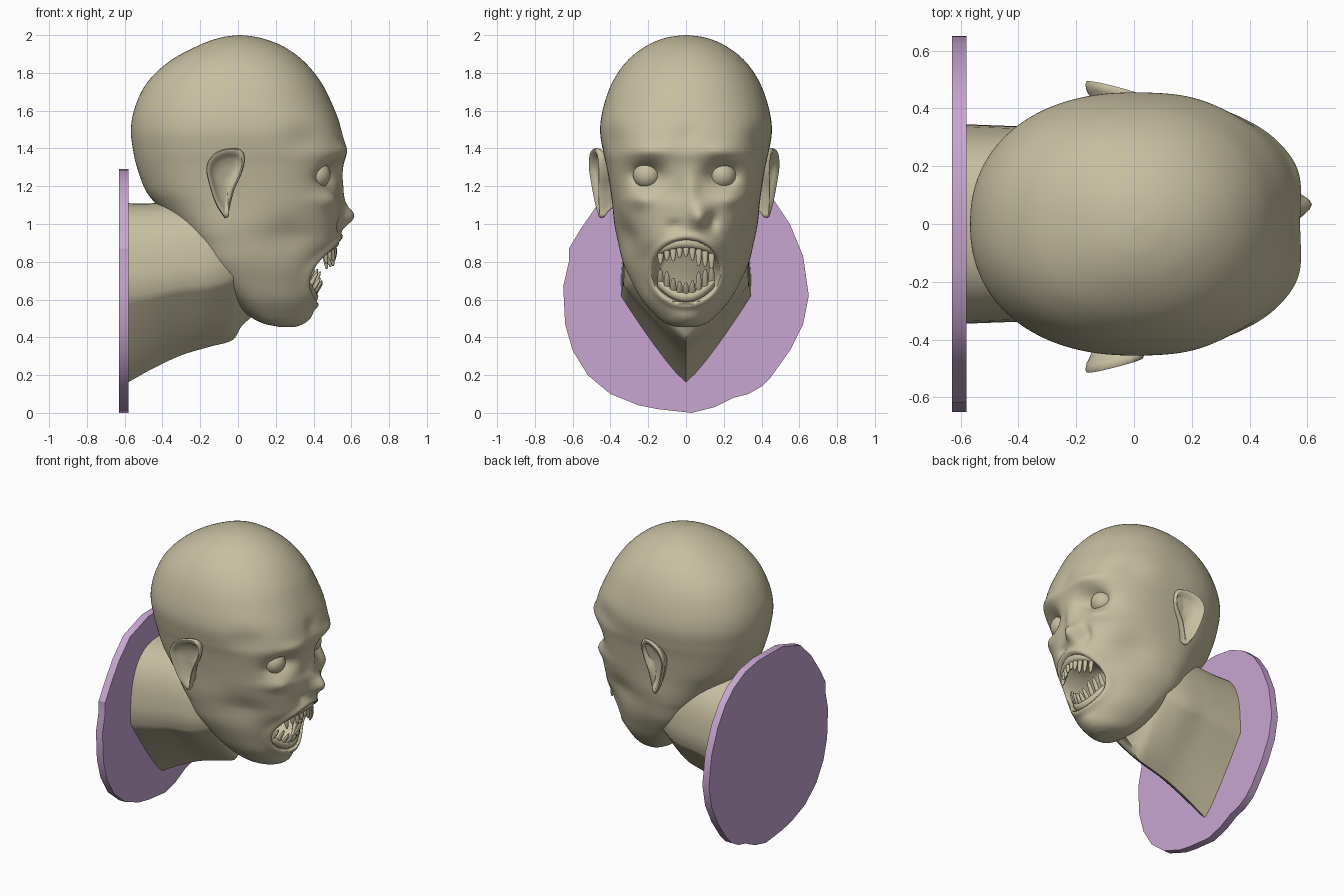
import bpy, bmesh, math, random
from mathutils import Vector

if "Cube" in bpy.data.objects:
    bpy.data.objects.remove(bpy.data.objects["Cube"])

random.seed(4)


def material(name, rgb):
    m = bpy.data.materials.new(name)
    m.diffuse_color = (*rgb, 1)
    m.use_nodes = True
    m.node_tree.nodes["Principled BSDF"].inputs["Base Color"].default_value = m.diffuse_color
    return m


SKIN = material("pale_skin", (0.57, 0.52, 0.355))
PURPLE = material("purple_board", (0.58, 0.38, 0.65))


def loft(bm, rings):
    """Bridge equal-length closed rings and cap both ends."""
    vs = [[bm.verts.new(p) for p in r] for r in rings]
    n = len(vs[0])
    for a, b in zip(vs, vs[1:]):
        for i in range(n):
            j = (i + 1) % n
            bm.faces.new((a[i], a[j], b[j], b[i]))
    bm.faces.new(vs[0])
    bm.faces.new(vs[-1])


def finish(bm, name, mat, angle=50):
    bmesh.ops.recalc_face_normals(bm, faces=bm.faces)
    me = bpy.data.meshes.new(name)
    bm.to_mesh(me)
    bm.free()
    me.materials.append(mat)
    ob = bpy.data.objects.new(name, me)
    bpy.context.collection.objects.link(ob)
    bpy.ops.object.select_all(action='DESELECT')
    ob.select_set(True)
    bpy.context.view_layer.objects.active = ob
    bpy.ops.object.shade_smooth_by_angle(angle=math.radians(angle))
    return ob


def spline(keys, steps):
    """Catmull-Rom through tuples of any size."""
    out = []
    for i in range(len(keys) - 1):
        p = [keys[max(0, min(len(keys) - 1, i + k))] for k in (-1, 0, 1, 2)]
        for s in range(steps):
            t = s / steps
            out.append([b + 0.5 * t * (c - a + t * (2 * a - 5 * b + 4 * c - d + t * (3 * (b - c) + d - a)))
                        for a, b, c, d in zip(*p)])
    out.append(list(keys[-1]))
    return out


def step(v):
    v = max(0.0, min(1.0, v))
    return v * v * (3 - 2 * v)


def gauss(u, v, u0, v0, su, sv):
    return math.exp(-((u - u0) / su) ** 2 - ((v - v0) / sv) ** 2)


# Head slices: height, back x, front x, half width, squareness of the face
SLICES = [
    (0.455, 0.22, 0.30, 0.05, 2), (0.475, 0.13, 0.345, 0.11, 2), (0.52, 0.05, 0.385, 0.165, 2),
    (0.60, -0.03, 0.425, 0.235, 2), (0.70, -0.12, 0.45, 0.29, 2), (0.80, -0.20, 0.49, 0.335, 2),
    (0.90, -0.26, 0.535, 0.36, 2.2), (1.00, -0.34, 0.54, 0.38, 2.4), (1.10, -0.43, 0.545, 0.39, 2.5),
    (1.18, -0.49, 0.535, 0.40, 2.6), (1.30, -0.535, 0.555, 0.42, 2.6), (1.39, -0.555, 0.575, 0.44, 2.6),
    (1.50, -0.567, 0.55, 0.455, 2.5), (1.62, -0.545, 0.505, 0.437, 2.3), (1.75, -0.48, 0.44, 0.39, 2.2),
    (1.86, -0.365, 0.35, 0.315, 2.1), (1.94, -0.22, 0.24, 0.215, 2), (1.985, -0.10, 0.12, 0.11, 2),
    (2.0, 0.0, 0.02, 0.01, 2)]
# Face relief pushed along x: y, z, spread y, spread z, amount
RELIEF = [
    (0.19, 1.26, 0.085, 0.06, -0.10), (-0.205, 1.26, 0.085, 0.06, -0.10),   # eye sockets
    (0.19, 1.385, 0.10, 0.035, 0.018), (-0.19, 1.385, 0.10, 0.035, 0.018),  # brows
    (0.25, 1.13, 0.07, 0.045, 0.03), (-0.25, 1.13, 0.07, 0.045, 0.03),      # cheekbones
    (0.03, 1.17, 0.045, 0.09, 0.025), (0.07, 1.04, 0.05, 0.06, 0.075),      # crooked nose
    (0.145, 1.02, 0.03, 0.05, -0.035), (-0.06, 0.99, 0.04, 0.03, -0.02),    # nostril hollows
    (0.0, 1.46, 0.06, 0.05, -0.012), (0.0, 0.50, 0.07, 0.04, 0.012)]        # forehead, chin


def face_point(x, y, z):
    front = step((x - 0.15) / 0.2)
    side = math.copysign(1, y) * step(abs(y) / 0.2)
    # hollow cheeks and temples
    dy = -0.035 * gauss(x, z, 0.28, 0.93, 0.15, 0.11) - 0.02 * gauss(x, z, 0.36, 1.45, 0.12, 0.08)
    dx = sum(a * gauss(y, z, u, v, su, sv) for u, v, su, sv, a in RELIEF)
    # open mouth with raised lips
    m = math.hypot(y / 0.185, (z - 0.75) / 0.17)
    dx += 0.015 * math.exp(-((m - 1.08) / 0.1) ** 2) - 0.24 * step((1 - m) * 4)
    return (x + front * dx, y + side * dy, z)


bm = bmesh.new()
rings = []
COLS = 200
for z, back, front, hw, n in spline(SLICES, 8):
    cx = max(0.0, 0.65 * back + 0.35 * front)
    ring = []
    for i in range(COLS):
        c, s = math.cos(2 * math.pi * i / COLS), math.sin(2 * math.pi * i / COLS)
        a = front - cx if c > 0 else cx - back
        e = n if c > 0 else 2.2 + 0.5 * step((1.1 - z) / 0.3)
        r = (abs(c / a) ** e + abs(s / hw) ** e) ** (-1 / e)
        ring.append(face_point(cx + r * c, r * s, z))
    rings.append(ring)
loft(bm, rings)
finish(bm, "head", SKIN, 60)

# Neck: x, bottom, top, half width, height of widest point
bm = bmesh.new()
rings = []
for x, bot, top, hw, zw in spline([
        (-0.585, 0.16, 1.11, 0.345, 0.62), (-0.45, 0.235, 1.11, 0.34, 0.64), (-0.3, 0.305, 1.12, 0.335, 0.67),
        (-0.15, 0.35, 1.12, 0.325, 0.68), (-0.03, 0.385, 1.10, 0.29, 0.72), (0.02, 0.46, 1.0, 0.25, 0.75),
        (0.10, 0.53, 0.9, 0.15, 0.78)], 5):
    arc = []
    for i in range(13):                      # rounded top
        t = math.pi / 2 * (1 - i / 12)
        arc.append((hw * math.cos(t) ** 0.7, zw + (top - zw) * max(0, math.sin(t)) ** 0.7))
    for i in range(1, 11):                   # sides narrowing to the throat
        arc.append((hw * (1 - i / 10) ** 0.85, zw + (bot - zw) * i / 10))
    ring = arc + [(-y, z) for y, z in arc[-2:0:-1]]
    rings.append([(x, y, z) for y, z in ring])
loft(bm, rings)
finish(bm, "neck", SKIN, 45)

# Mounting board with an uneven rim
RIM = [(0.38, 1.2), (0.47, 1.12), (0.55, 1.0), (0.62, 0.83), (0.65, 0.62), (0.62, 0.47), (0.55, 0.33),
       (0.45, 0.19), (0.40, 0.14), (0.33, 0.10), (0.25, 0.08), (0.15, 0.03), (0.03, 0.0), (-0.15, 0.02),
       (-0.25, 0.04), (-0.40, 0.10), (-0.52, 0.20), (-0.60, 0.33), (-0.64, 0.47), (-0.65, 0.67),
       (-0.62, 0.80), (-0.62, 0.87), (-0.56, 0.97), (-0.47, 1.10), (-0.35, 1.22), (-0.15, 1.285),
       (0.10, 1.29), (0.25, 1.265)]
bm = bmesh.new()
loft(bm, [[(x, y, z) for y, z in RIM] for x in (-0.63, -0.58)])
finish(bm, "mounting_board", PURPLE, 30)

# Ears: closed outline, swept through back, rim and hollow
EAR = [(-0.07, 1.03), (-0.115, 1.10), (-0.15, 1.20), (-0.168, 1.30), (-0.13, 1.37), (-0.06, 1.40),
       (0.01, 1.395), (0.035, 1.35), (0.02, 1.27), (-0.02, 1.18), (-0.045, 1.08), (-0.05, 1.04)]
outline = spline(EAR + EAR[:1], 4)[:-1]
for sign, name in ((1, "left_ear"), (-1, "right_ear")):
    bm = bmesh.new()
    rings = []
    for scale, depth in ((0.6, -0.12), (0.85, -0.05), (0.97, -0.03), (1.0, -0.012), (0.96, 0.0), (0.86, 0.0),
                         (0.76, -0.02), (0.62, -0.035), (0.3, -0.045)):
        ring = []
        for x, z in outline:
            x, z = -0.06 + scale * (x + 0.06), 1.25 + scale * (z - 1.25)
            y = 0.43 + 0.28 * (0.03 - x) + 0.1 * (z - 1.2) + depth + (0.02 if sign < 0 else 0)
            ring.append((x, sign * y, z))
        rings.append(ring)
    loft(bm, rings)
    finish(bm, name, SKIN, 60)

# Eyeballs
for y, name in ((0.19, "left_eye"), (-0.205, "right_eye")):
    bm = bmesh.new()
    bmesh.ops.create_uvsphere(bm, u_segments=32, v_segments=16, radius=0.075)
    bmesh.ops.translate(bm, verts=bm.verts, vec=(0.415, y, 1.26))
    finish(bm, name, SKIN)


def circle(center, radius, normal_y=False):
    pts = []
    for k in range(10):
        c, s = radius * math.cos(k * math.pi / 5), radius * math.sin(k * math.pi / 5)
        pts.append(center + (Vector((c, 0, s)) if normal_y else Vector((c * 0.8, s, 0))))
    return pts


# Gums and ragged teeth: name, arch function, direction, forward lean
JAWS = [("upper", lambda y: Vector((0.505 - 2.5 * y * y, y, 0.90 - 1.7 * y * y)), -1, 0.01),
        ("lower", lambda y: Vector((0.395 - 2.3 * y * y, y, 0.615 + 3.5 * y * y)), 1, 0.05)]
for name, arch, way, lean in JAWS:
    bm = bmesh.new()
    loft(bm, [circle(arch(-0.15 + 0.3 * i / 16), 0.03, True) for i in range(17)])
    finish(bm, name + "_gum", SKIN, 60)
    bm = bmesh.new()
    for i in range(9):
        root = arch(-0.135 + 0.27 * i / 8)
        size = random.uniform(0.07, 0.12)
        loft(bm, [circle(root + Vector((lean * t, 0, way * size * t)), r)
                  for t, r in ((0, 0.015), (0.4, 0.0175), (0.8, 0.013), (1, 0.005))])
    finish(bm, name + "_teeth", SKIN, 50)
